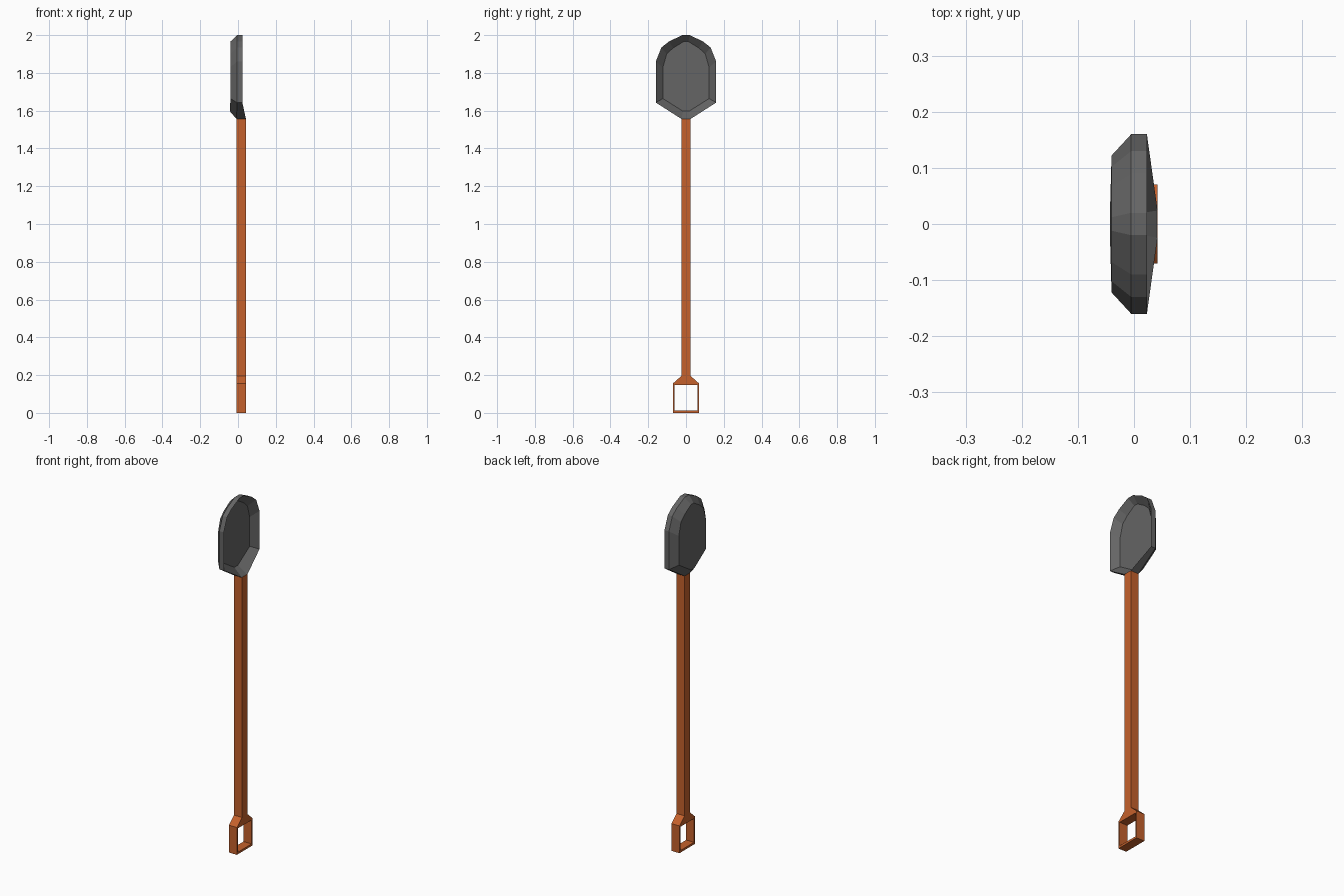
import bpy
import bmesh

if "Cube" in bpy.data.objects:
    bpy.data.objects.remove(bpy.data.objects["Cube"])


def material(name, rgb):
    m = bpy.data.materials.new(name)
    m.diffuse_color = (*rgb, 1)
    m.use_nodes = True
    m.node_tree.nodes["Principled BSDF"].inputs["Base Color"].default_value = m.diffuse_color
    return m


def loft(name, rings, mat, closed=False, caps=()):
    """Skin matching closed rings of points; caps lists (ring, indices) faces."""
    bm = bmesh.new()
    vs = [[bm.verts.new(p) for p in ring] for ring in rings]
    pairs = list(zip(vs, vs[1:])) + ([(vs[-1], vs[0])] if closed else [])
    for a, b in pairs:
        n = len(a)
        for i in range(n):
            j = (i + 1) % n
            bm.faces.new((a[i], a[j], b[j], b[i]))
    for ring, idx in caps:
        bm.faces.new([vs[ring][i] for i in idx])
    bmesh.ops.recalc_face_normals(bm, faces=bm.faces)
    me = bpy.data.meshes.new(name)
    bm.to_mesh(me)
    bm.free()
    me.materials.append(mat)
    ob = bpy.data.objects.new(name, me)
    bpy.context.collection.objects.link(ob)
    return ob


def mirrored(half):
    """Complete a half outline (y, z, ...) running from top to bottom."""
    return half + [(-p[0], *p[1:]) for p in reversed(half)]


wood = material("orange_wood", (0.56, 0.12, 0.025))
steel = material("dark_steel", (0.13, 0.13, 0.13))
X0, X1 = -0.008, 0.042   # depth of handle

# Shaft: square bar from grip shoulder to blade neck
s = 0.025
square = [(X0, -s), (X1, -s), (X1, s), (X0, s)]
loft("shaft", [[(x, y, z) for x, y in square] for z in (0.195, 1.557)], wood,
     caps=[(0, range(4)), (1, range(4))])

# Grip: open frame with sloped shoulders
outer = mirrored([(0.025, 0.195), (0.07, 0.155), (0.07, 0.0)])
inner = mirrored([(0.025, 0.147), (0.061, 0.147), (0.061, 0.012)])
loft("grip", [[(x, y, z) for y, z in o] for x, o in
              ((X0, outer), (X1, outer), (X1, inner), (X0, inner))],
     wood, closed=True)

# Blade: dished shell; outline rows are (y, z, back x, front x)
rim = mirrored([(0.02, 2.0, -0.005, 0.023), (0.09, 1.966, -0.005, 0.023),
                (0.13, 1.935, -0.005, 0.023), (0.16, 1.86, -0.005, 0.023),
                (0.16, 1.643, -0.005, 0.023), (0.024, 1.556, X0, X1)])
floor = mirrored([(0.012, 1.966, -0.040, -0.012), (0.068, 1.932, -0.040, -0.012),
                  (0.102, 1.90, -0.040, -0.012), (0.122, 1.83, -0.040, -0.012),
                  (0.122, 1.664, -0.040, -0.012), (0.016, 1.597, -0.043, -0.012)])
upper, lower = [0, 1, 2, 3, 4, 7, 8, 9, 10, 11], [4, 5, 6, 7]
loft("blade", [[(p[k], p[0], p[1]) for p in o] for o, k in
               ((floor, 2), (rim, 2), (rim, 3), (floor, 3))], steel,
     caps=[(r, f) for r in (0, 3) for f in (upper, lower)])
